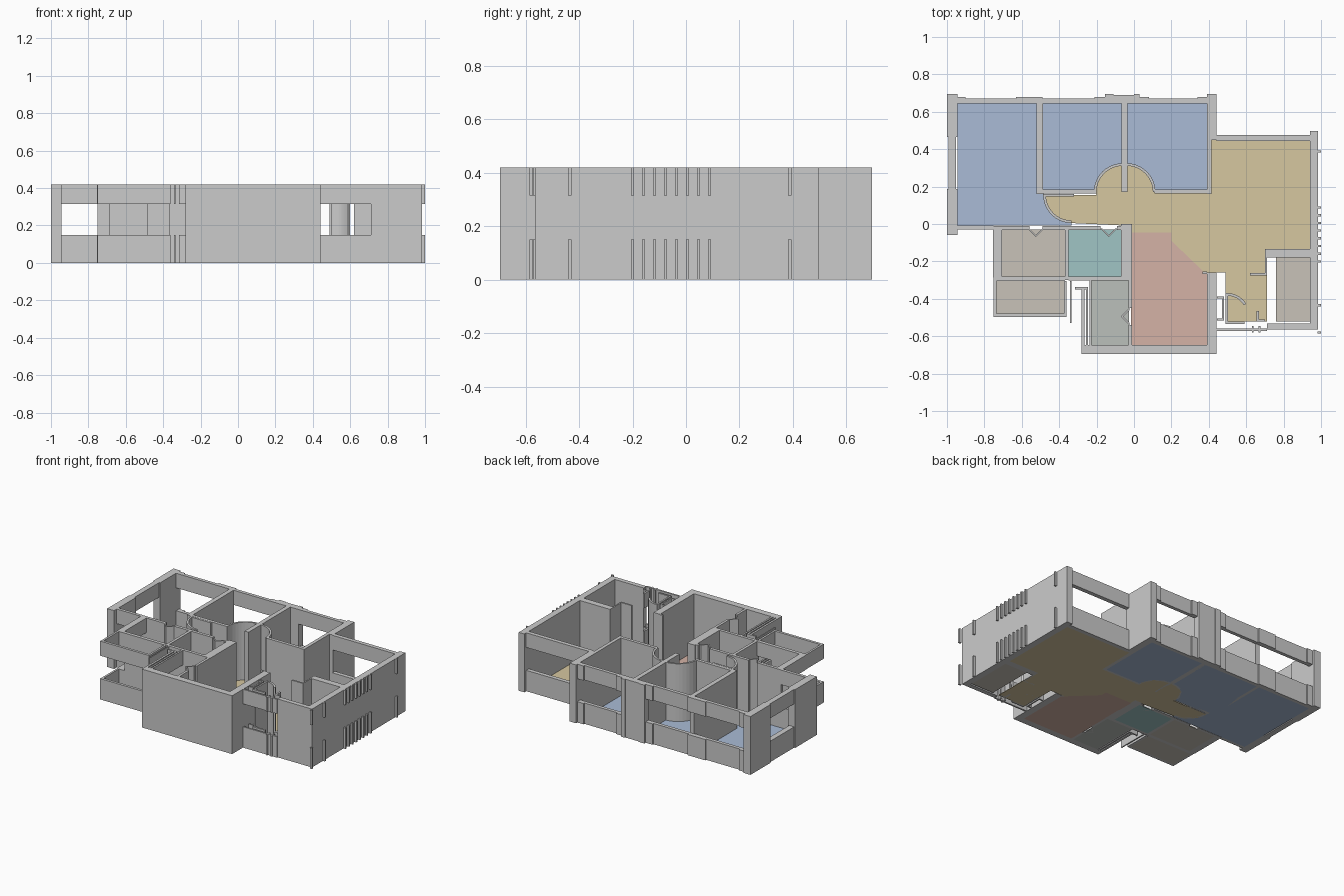
import bpy, bmesh
from math import sin, cos, radians

H, SILL, HEAD = 0.42, 0.15, 0.315
FULL = [(0, H)]
BAND = [(0, SILL), (HEAD, H)]      # below and above a window opening


def prism(bm, pts, z0, z1):
    """Extrude a plan outline from z0 to z1."""
    f = bm.faces.new([bm.verts.new((x, y, z0)) for x, y in pts])
    r = bmesh.ops.extrude_face_region(bm, geom=[f], use_keep_orig=True)
    vs = [g for g in r['geom'] if isinstance(g, bmesh.types.BMVert)]
    bmesh.ops.translate(bm, verts=vs, vec=(0, 0, z1 - z0))


def plan(name, outlines, spans, color=None):
    """One object made of several outlines, each extruded over the z spans."""
    bm = bmesh.new()
    for pts in outlines:
        for z0, z1 in spans:
            prism(bm, pts, z0, z1)
    bmesh.ops.recalc_face_normals(bm, faces=bm.faces)
    me = bpy.data.meshes.new(name)
    bm.to_mesh(me)
    bm.free()
    ob = bpy.data.objects.new(name, me)
    bpy.context.collection.objects.link(ob)
    if color:
        m = bpy.data.materials.new(name)
        m.diffuse_color = (*color, 1)
        me.materials.append(m)
    return ob


def rect(x0, x1, y0, y1):
    return [(x0, y0), (x1, y0), (x1, y1), (x0, y1)]


def rects(*rs):
    return [rect(*r) for r in rs]


def arc(cx, cy, r, a0, a1, n=10):
    return [(cx + r * cos(radians(a0 + (a1 - a0) * i / n)),
             cy + r * sin(radians(a0 + (a1 - a0) * i / n))) for i in range(n + 1)]


def arc_wall(cx, cy, r, a0, a1, t=0.014):
    return arc(cx, cy, r, a0, a1) + arc(cx, cy, r - t, a1, a0)


def fold(x, y, along_x, half=0.045, depth=0.045, t=0.012):
    """Two leaves of a folding door, V shaped."""
    out = []
    for s in (-1, 1):
        p = [(s * half, 0), (s * (half - t), 0), (0, -depth + t), (0, -depth)]
        out.append([(x + a, y + b) if along_x else (x + b, y + a) for a, b in p])
    return out


# Outer walls, full height
plan("outer_walls", rects(
    (-1, -0.945, -0.06, 0.187), (-1, -0.945, 0.465, 0.695),     # left
    (-0.155, 0.03, 0.645, 0.68), (-0.11, 0.0, 0.68, 0.69), 
    (-0.155, -0.11, 0.68, 0.695), (0.0, 0.03, 0.68, 0.695),      # back pier
    (0.39, 0.44, 0.45, 0.695), (0.39, 0.415, 0.16, 0.45),        # back step
    (0.94, 0.985, -0.565, 0.497),                                # right
    (0.71, 0.94, -0.565, -0.532), (0.71, 0.94, -0.18, -0.135),   # right balcony
    (-0.28, 0.44, -0.695, -0.648), (0.39, 0.44, -0.648, -0.26),  # kitchen
    (0.365, 0.39, -0.268, -0.255)), FULL)

# Window walls: sill and lintel with an open strip between
plan("window_walls", rects(
    (-0.992, -0.953, 0.187, 0.465),
    (-0.945, -0.155, 0.645, 0.67), (0.03, 0.39, 0.645, 0.67),
    (-0.945, -0.90, 0.67, 0.68), (-0.63, -0.49, 0.67, 0.68),
    (-0.21, -0.155, 0.67, 0.68), (0.03, 0.08, 0.67, 0.68), (0.34, 0.39, 0.67, 0.68),
    (0.44, 0.94, 0.445, 0.475),
    (-0.945, -0.75, -0.03, -0.008)), BAND)

# Front left balcony and bath windows
plan("balcony_walls", rects(
    (-0.753, -0.707, -0.285, -0.01), (-0.75, -0.735, -0.48, -0.285),
    (-0.75, -0.36, -0.497, -0.478), (-0.375, -0.36, -0.478, -0.305),
    (-0.48, -0.37, -0.305, -0.28), (-0.735, -0.69, -0.305, -0.28),
    (-0.343, -0.335, -0.53, -0.305), (-0.315, -0.25, -0.35, -0.338),
    (-0.28, -0.265, -0.648, -0.35), (-0.257, -0.245, -0.648, -0.338),
    (-0.238, -0.226, -0.648, -0.30)), BAND)

# Interior partitions
plan("inner_walls", rects(
    (-0.52, -0.487, 0.16, 0.65), (-0.067, -0.035, 0.17, 0.645),
    (-0.487, -0.2, 0.162, 0.185), (0.11, 0.39, 0.162, 0.185),
    (-0.75, -0.56, -0.032, -0.01), (-0.49, -0.18, -0.032, -0.01), (-0.09, -0.07, -0.032, -0.01),
    (-0.37, -0.35, -0.30, -0.032), (-0.07, -0.01, -0.285, 0.0),
    (-0.69, -0.48, -0.305, -0.28), (-0.35, -0.01, -0.302, -0.28),
    (-0.03, -0.012, -0.45, -0.302), (-0.03, -0.012, -0.648, -0.54)), FULL)

# Swing doors with their sweeps, and folding doors
plan("door_sweeps", [
    arc_wall(-0.06, 0.17, 0.155, 90, 180), arc_wall(-0.04, 0.17, 0.155, 0, 90),
    arc_wall(-0.335, 0.155, 0.15, 180, 270), arc_wall(0.5, -0.485, 0.115, 30, 90),
    rect(-0.487, -0.32, 0.147, 0.16)], FULL)
plan("folding_doors", fold(-0.525, -0.025, True) + fold(-0.135, -0.025, True)
     + fold(-0.025, -0.495, False), FULL)

# Entrance details
plan("entry_posts", rects(
    (0.49, 0.502, -0.52, -0.37), (0.62, 0.71, -0.275, -0.263), (0.70, 0.71, -0.27, -0.135)), FULL)
plan("entry_frames", rects(
    (0.44, 0.71, -0.572, -0.56), (0.49, 0.59, -0.535, -0.522),
    (0.445, 0.48, -0.397, -0.387), (0.47, 0.48, -0.505, -0.397), (0.445, 0.48, -0.515, -0.505),
    (0.63, 0.64, -0.58, -0.545), (0.655, 0.668, -0.52, -0.465),
    (0.668, 0.70, -0.52, -0.51), (0.665, 0.675, -0.58, -0.545)), BAND)

# Small ribs on the right wall
ribs = [-0.58, -0.435] + [-0.2 + 0.0412 * i for i in range(8)] + [0.388]
plan("right_ribs", rects(*[(0.982, 1.0, y - 0.006, y + 0.006) for y in ribs]), BAND)

# Floors
F = [(0, 0.004)]
plan("bedroom_floors", [
    [(-0.945, -0.008), (-0.335, -0.008)] + arc(-0.335, 0.155, 0.15, 270, 180)
    + [(-0.487, 0.645), (-0.945, 0.645)],
    [(-0.5, 0.17)] + arc(-0.06, 0.17, 0.15, 180, 90) + [(-0.06, 0.645), (-0.5, 0.645)],
    [(0.39, 0.17), (0.39, 0.645), (-0.04, 0.645)] + arc(-0.04, 0.17, 0.15, 90, 0)],
    F, (0.40, 0.50, 0.67))
plan("living_floor", [
    arc(-0.335, 0.155, 0.15, 180, 270)
    + [(-0.01, -0.01), (-0.01, -0.045), (0.2, -0.045), (0.2, -0.09), (0.375, -0.258),
       (0.49, -0.258), (0.49, -0.522), (0.71, -0.522), (0.71, -0.135), (0.94, -0.135),
       (0.94, 0.45), (0.412, 0.45), (0.412, 0.17)]
    + arc(-0.04, 0.17, 0.15, 0, 90) + arc(-0.06, 0.17, 0.15, 90, 180) + [(-0.2, 0.155)]],
    F, (0.67, 0.57, 0.35))
plan("kitchen_floor", [[(-0.015, -0.045), (-0.015, -0.648), (0.39, -0.648), (0.39, -0.268),
                        (0.375, -0.258), (0.2, -0.09), (0.2, -0.045)]], F, (0.66, 0.45, 0.38))
plan("small_bath_floor", rects((-0.352, -0.07, -0.28, -0.03)), F, (0.35, 0.56, 0.56))
plan("utility_floor", rects((-0.228, -0.028, -0.648, -0.30)), F, (0.50, 0.53, 0.50))
plan("balcony_floors", rects((-0.707, -0.37, -0.28, -0.03), (-0.738, -0.373, -0.48, -0.305),
                             (0.76, 0.94, -0.52, -0.18)), F, (0.58, 0.54, 0.48))
